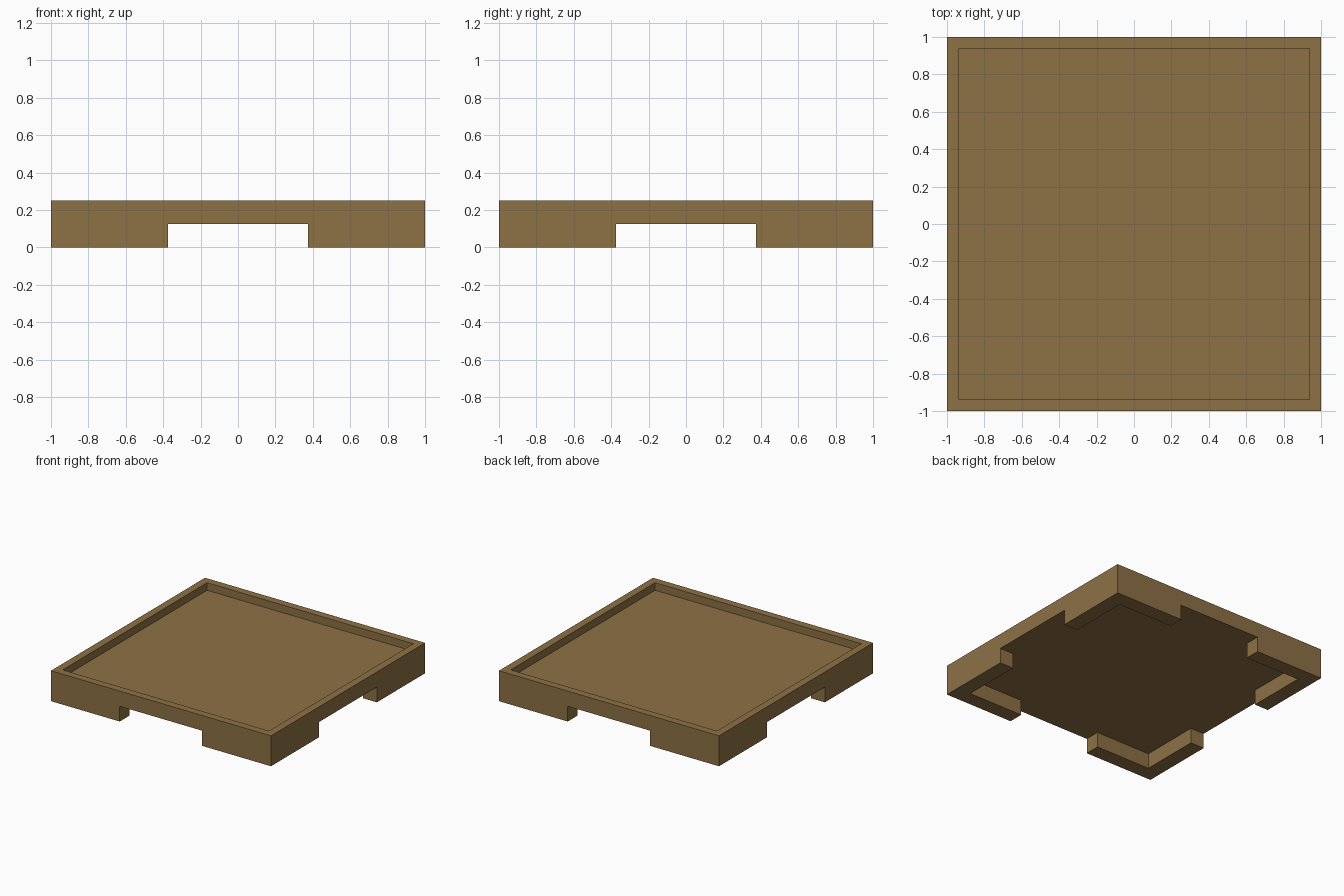
import bpy
import bmesh
import math
from mathutils import Matrix, Vector

cube = bpy.data.objects.get("Cube")
if cube:
    bpy.data.objects.remove(cube, do_unlink=True)

# Sizes
HEIGHT = 0.25
FOOT = 0.125       # foot height and wall thickness
RIM = 0.0625       # rim width and recess depth
NOTCH = 0.375      # half width of the side openings


def material(name, colour):
    mat = bpy.data.materials.new(name)
    mat.use_nodes = True
    mat.diffuse_color = colour
    mat.node_tree.nodes["Principled BSDF"].inputs["Base Color"].default_value = colour
    return mat


def extrude_down(bm, faces, distance):
    geom = bmesh.ops.extrude_face_region(bm, geom=faces)["geom"]
    verts = [v for v in geom if isinstance(v, bmesh.types.BMVert)]
    bmesh.ops.translate(bm, vec=(0, 0, -distance), verts=verts)
    # Remove the faces left behind at the old level
    bmesh.ops.delete(bm, geom=[f for f in faces if f.is_valid], context="FACES")
    bm.normal_update()


# Square slab above the feet
bm = bmesh.new()
bmesh.ops.create_cube(bm, size=1, matrix=Matrix.Translation((0, 0, (HEIGHT + FOOT) / 2))
                      @ Matrix.Diagonal((2, 2, HEIGHT - FOOT, 1)))

# Cuts that outline the feet
for axis in (Vector((1, 0, 0)), Vector((0, 1, 0))):
    for d in (-1 + FOOT, -NOTCH, NOTCH, 1 - FOOT):
        bmesh.ops.bisect_plane(bm, geom=bm.verts[:] + bm.edges[:] + bm.faces[:],
                               plane_co=axis * d, plane_no=axis)
bm.normal_update()


# L-shaped corner feet
def is_foot(face):
    c = face.calc_center_median()
    x, y = abs(c.x), abs(c.y)
    return face.normal.z < -0.9 and min(x, y) > NOTCH and max(x, y) > 1 - FOOT


extrude_down(bm, [f for f in bm.faces if is_foot(f)], FOOT)

# Merge flat areas into clean faces
bmesh.ops.dissolve_limit(bm, angle_limit=math.radians(1), verts=bm.verts[:], edges=bm.edges[:])
bm.normal_update()

# Raised rim around a sunken tray floor
top = [f for f in bm.faces if f.normal.z > 0.9]
bmesh.ops.inset_region(bm, faces=top, thickness=RIM, use_even_offset=True)
extrude_down(bm, top, RIM)

mesh = bpy.data.meshes.new("tray")
bm.to_mesh(mesh)
bm.free()
mesh.materials.append(material("brown wood", (0.27, 0.165, 0.06, 1)))
tray = bpy.data.objects.new("tray", mesh)
bpy.context.collection.objects.link(tray)
